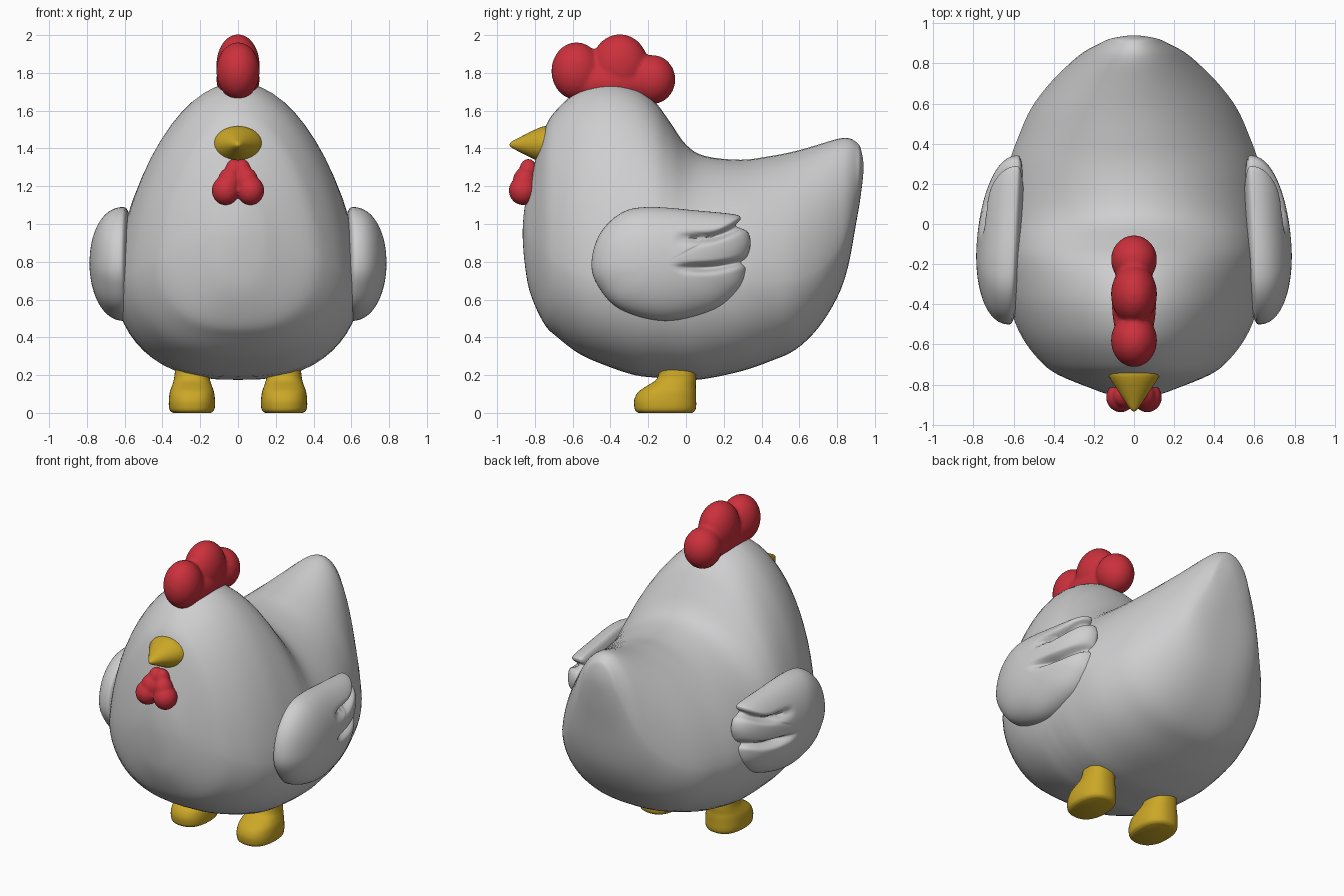
import bpy, bmesh, math
from mathutils import Matrix, Vector

if "Cube" in bpy.data.objects:
    bpy.data.objects.remove(bpy.data.objects["Cube"])

def material(name, rgb):
    m = bpy.data.materials.new(name)
    m.diffuse_color = (*rgb, 1)
    m.use_nodes = True
    m.node_tree.nodes["Principled BSDF"].inputs["Base Color"].default_value = m.diffuse_color
    return m

GREY = material("pale grey", (0.62, 0.62, 0.63))
RED = material("red", (0.60, 0.03, 0.045))
YELLOW = material("yellow", (0.60, 0.39, 0.02))

def finish(name, bm, mat, angle=50):
    bmesh.ops.remove_doubles(bm, verts=bm.verts, dist=1e-5)
    bmesh.ops.recalc_face_normals(bm, faces=bm.faces)
    me = bpy.data.meshes.new(name)
    bm.to_mesh(me)
    bm.free()
    me.materials.append(mat)
    ob = bpy.data.objects.new(name, me)
    bpy.context.collection.objects.link(ob)
    bpy.ops.object.select_all(action='DESELECT')
    ob.select_set(True)
    bpy.context.view_layer.objects.active = ob
    bpy.ops.object.shade_smooth_by_angle(angle=math.radians(angle))
    return ob

def loft(name, rings, mat, angle=50):
    """Skin closed rings of equal length and cap both ends."""
    bm = bmesh.new()
    vs = [[bm.verts.new(p) for p in r] for r in rings]
    n = len(rings[0])
    for a, b in zip(vs, vs[1:]):
        for i in range(n):
            j = (i + 1) % n
            bm.faces.new((a[i], a[j], b[j], b[i]))
    bm.faces.new(vs[0])
    bm.faces.new(vs[-1])
    return finish(name, bm, mat, angle)

def spline(pts, sub):
    """Catmull-Rom through pts; first and last entries are only guides."""
    out = []
    for i in range(1, len(pts) - 2):
        p = pts[i - 1:i + 3]
        for s in range(sub):
            t = s / sub
            out.append([0.5 * (2 * b + (c - a) * t + (2 * a - 5 * b + 4 * c - d) * t * t
                               + (3 * b - a - 3 * c + d) * t ** 3) for a, b, c, d in zip(*p)])
    out.append(list(pts[-2]))
    return out

def blob(name, balls, mat, voxel=0.012, smooth=6):
    """Ellipsoids (centre, radii) fused into one soft form."""
    bm = bmesh.new()
    for c, r in balls:
        bmesh.ops.create_uvsphere(bm, u_segments=32, v_segments=20, radius=1,
                                  matrix=Matrix.Translation(c) @ Matrix.Diagonal((*r, 1)))
    ob = finish(name, bm, mat)
    m = ob.modifiers.new("fuse", 'REMESH')
    m.mode = 'VOXEL'
    m.voxel_size = voxel
    m.use_smooth_shade = True
    s = ob.modifiers.new("soften", 'SMOOTH')
    s.iterations = smooth
    s.factor = 0.5
    return ob

def power(v, e):
    return math.copysign(abs(v) ** e, v)

# Body: sections along y as (y, bottom, top, half width, height of widest point)
S = [(-.865, .95, .95, 0, .95), (-.85, .76, 1.12, .12, .94), (-.82, .62, 1.25, .21, .90),
     (-.75, .47, 1.50, .38, .85), (-.68, .40, 1.61, .47, .80), (-.56, .31, 1.71, .56, .75),
     (-.41, .245, 1.75, .62, .72), (-.27, .20, 1.72, .645, .70), (-.164, .187, 1.645, .655, .70),
     (-.085, .18, 1.54, .655, .70), (0, .175, 1.42, .655, .70), (.10, .18, 1.36, .65, .70),
     (.29, .22, 1.34, .625, .70), (.45, .275, 1.36, .57, .70), (.58, .335, 1.386, .51, .71),
     (.70, .45, 1.42, .42, .76), (.80, .61, 1.45, .32, .87), (.857, .77, 1.455, .25, .99),
     (.90, 1.0, 1.435, .17, 1.15), (.925, 1.15, 1.40, .11, 1.27), (.94, 1.30, 1.30, 0, 1.30)]
flip = lambda s: (s[0], s[2], s[1], -s[3], s[4])
rings = []
for y, zb, zt, w, zc in spline([flip(S[1])] + S + [flip(S[-2])], 4):
    ring = []
    for i in range(56):
        a = math.tau * i / 56
        c, s = math.cos(a), math.sin(a)
        if s >= 0:
            ring.append((w * c * (1 - 0.12 * s), y, zc + (zt - zc) * s))
        else:
            ring.append((w * power(c, 0.78), y, zc + (zc - zb) * s))
    rings.append(ring)
loft("body", rings, GREY, 80)

# Wings: domed pads with a lobed feather edge and two grooves
EDGE = [(.26, 1.05), (.288, 1.025), (.265, .99), (.325, .96), (.342, .90), (.325, .83), (.298, .795),
        (.318, .755), (.285, .655), (.15, .545), (-.11, .487), (-.35, .55), (-.47, .68), (-.5, .80),
        (-.455, .95), (-.34, 1.06), (-.19, 1.09), (.07, 1.07)]
edge = spline([EDGE[-1]] + EDGE + EDGE[:2], 7)[:-1]
CY, CZ = -.12, .79

def groove(y, z):
    fade = min(1, max(0, (y + .06) / .14))
    up = max(0, (y - .08) / .2) ** 2
    lines = (.927 + .06 * up, .768 + .03 * up)
    return fade * max(math.exp(-((z - l) / .02) ** 2) for l in lines)

for side, label in ((-1, "left_wing"), (1, "right_wing")):
    rings = []
    for k in range(-8, 25):
        # k < 0 is the shallow inner face, k >= 0 the outer dome
        ang = math.pi / 2 * (k / 24 if k >= 0 else k / 8.5)
        r, h = math.cos(ang), math.sin(ang)
        r = max(r, 0.002)
        ring = []
        for ey, ez in edge:
            y, z = CY + (ey - CY) * r, CZ + (ez - CZ) * r
            if k >= 0:
                x = .60 - .05 * (y - CY) + .185 * h ** .9 * (1 - .4 * groove(y, z))
            else:
                x = .60 - .05 * (y - CY) + .05 * h
            ring.append((side * x, y, z))
        rings.append(ring)
    loft(label, rings, GREY, 80)

# Comb
blob("comb", [((0, -.58, 1.81), (.115, .133, .152)), ((0, -.35, 1.84), (.115, .15, .165)),
              ((0, -.178, 1.765), (.115, .122, .13)), ((0, -.4, 1.75), (.11, .25, .12))], RED)

# Wattle: mirrored pair of drops
blob("wattle", [b for s in (-1, 1) for b in
                (((s * .066, -.863, 1.177), (.073, .075, .077)),
                 ((s * .045, -.855, 1.225), (.062, .062, .075)),
                 ((s * .022, -.835, 1.275), (.048, .05, .07)))], RED, 0.009, 4)

# Beak: rounded cone pointing forward (y, half width, half height, centre height)
B = [(-.68, .11, .085, 1.42), (-.735, .128, .097, 1.42), (-.765, .122, .094, 1.42),
     (-.82, .087, .070, 1.42), (-.88, .047, .039, 1.42), (-.915, .024, .021, 1.42),
     (-.93, .011, .010, 1.42), (-.934, .001, .001, 1.42)]
loft("beak", [[(rx * math.cos(math.tau * i / 40), y, zc + rz * math.sin(math.tau * i / 40))
               for i in range(40)] for y, rx, rz, zc in spline([B[0]] + B + [B[-1]], 3)], YELLOW)

# Feet: stubby legs with forward toes (height, centre y, half width, half length)
F = [(.0, -.11, .100, .142), (.012, -.11, .116, .158), (.035, -.11, .122, .164),
     (.07, -.11, .122, .164), (.11, -.100, .117, .154), (.14, -.080, .107, .132),
     (.17, -.055, .097, .109), (.20, -.046, .092, .100), (.235, -.044, .088, .096),
     (.25, -.044, .078, .086)]
for side, label in ((-1, "left_foot"), (1, "right_foot")):
    rings = []
    for z, cy, rx, ry in spline([F[0]] + F + [F[-1]], 3):
        rings.append([(side * .244 + rx * power(math.cos(math.tau * i / 40), .85),
                       cy + ry * power(math.sin(math.tau * i / 40), .85), z) for i in range(40)])
    loft(label, rings, YELLOW)
